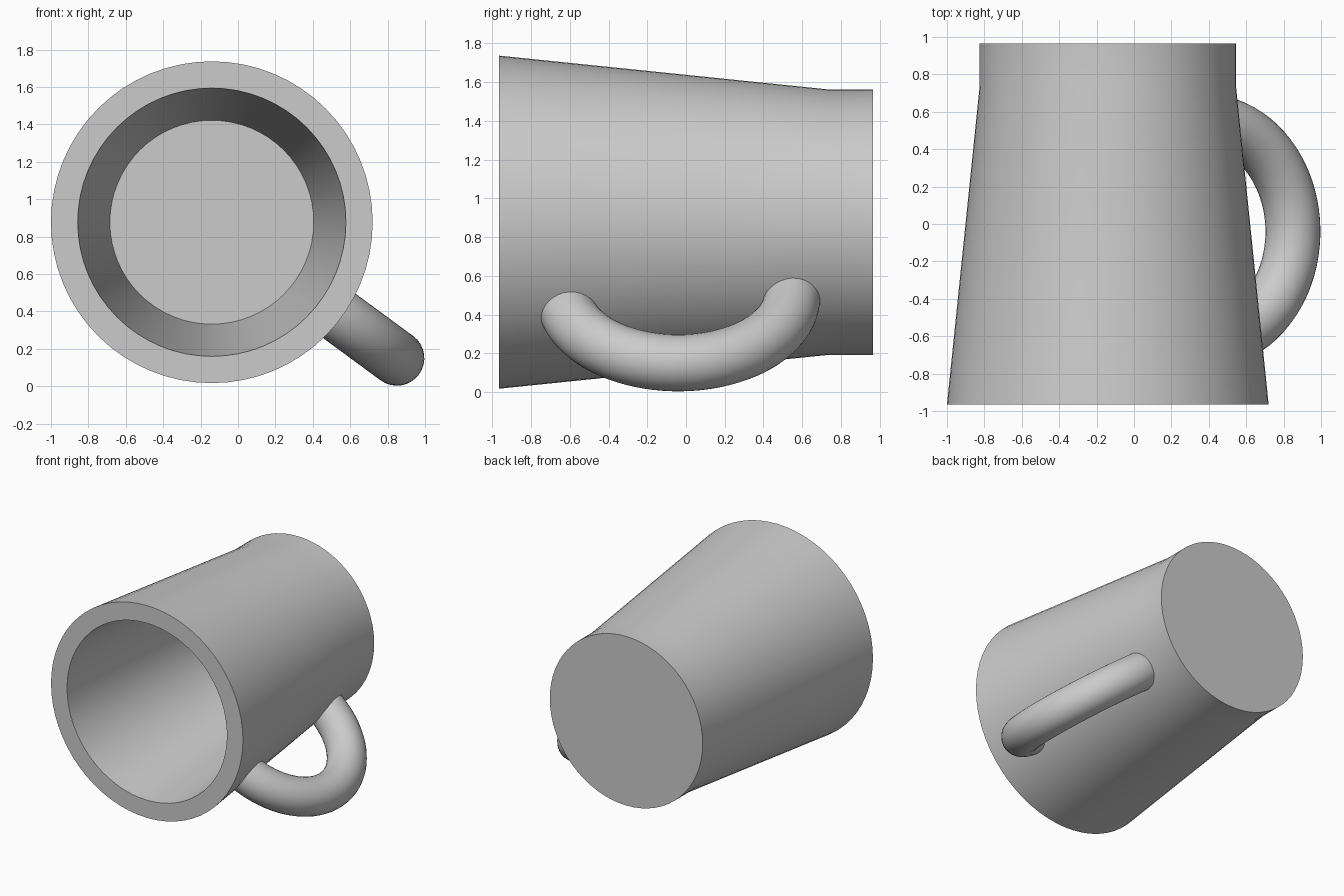
import bpy, bmesh
from math import sin, cos, pi, radians
from mathutils import Vector

if "Cube" in bpy.data.objects:
    bpy.data.objects.remove(bpy.data.objects["Cube"])

AXIS = Vector((-0.14, 0, 0.877))      # mug axis runs along y
TILT = radians(-36.3)                 # direction of the handle around the axis
OUT = Vector((cos(TILT), 0, sin(TILT)))
SIDE = Vector((-sin(TILT), 0, cos(TILT)))
Y = Vector((0, 1, 0))


def skin(name, rings):
    """Join equal-sized rings of points into a closed, capped surface."""
    bm = bmesh.new()
    loops = [[bm.verts.new(p) for p in ring] for ring in rings]
    n = len(loops[0])
    for a, b in zip(loops, loops[1:]):
        for i in range(n):
            j = (i + 1) % n
            bm.faces.new((a[i], a[j], b[j], b[i]))
    bm.faces.new(loops[0])
    bm.faces.new(loops[-1])
    bmesh.ops.recalc_face_normals(bm, faces=bm.faces)
    mesh = bpy.data.meshes.new(name)
    bm.to_mesh(mesh)
    bm.free()
    obj = bpy.data.objects.new(name, mesh)
    bpy.context.collection.objects.link(obj)
    bpy.ops.object.select_all(action='DESELECT')
    obj.select_set(True)
    bpy.context.view_layer.objects.active = obj
    bpy.ops.object.shade_smooth_by_angle(angle=radians(30))
    return obj


def circle(center, u, v, r, n):
    return [center + r * (cos(2 * pi * i / n) * u + sin(2 * pi * i / n) * v)
            for i in range(n)]


# Mug body: outer base, foot, tapered wall, rim, inner wall, floor (radius, y)
profile = [(0.685, 0.965), (0.685, 0.74), (0.86, -0.965),
           (0.717, -0.965), (0.545, 0.73)]
skin("mug_body", [circle(AXIS + Y * y, Vector((1, 0, 0)), Vector((0, 0, 1)), r, 64)
                  for r, y in profile])

# Handle: half ring whose ends are buried inside the wall
center = AXIS + OUT * 0.64 - Y * 0.04
start, end, steps = radians(-78), radians(90), 40
rings = []
for k in range(steps + 1):
    a = start + (end - start) * k / steps
    radial = OUT * cos(a) + Y * sin(a)
    rings.append(circle(center + radial * 0.588, radial, SIDE, 0.147, 32))
skin("handle", rings)
